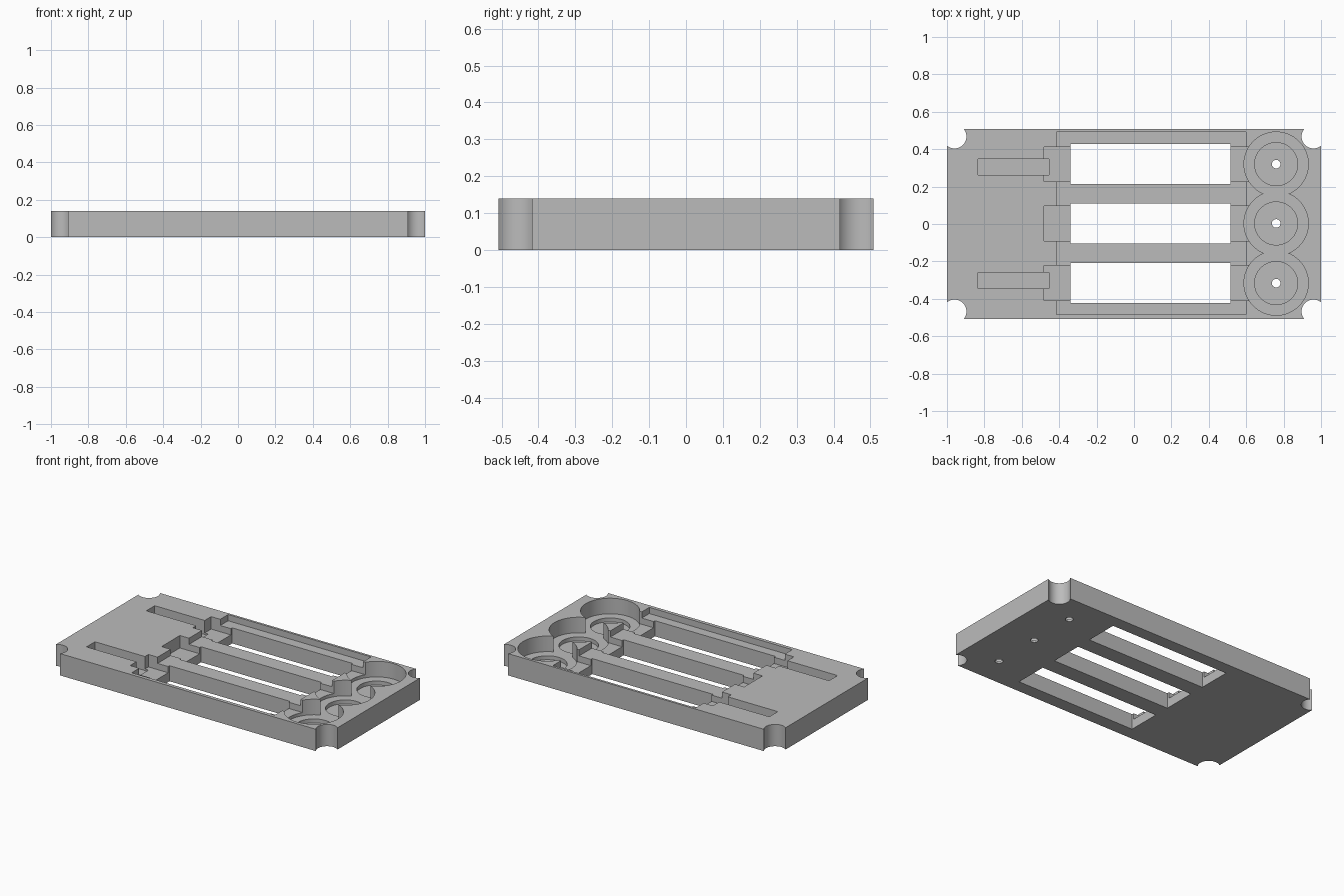
import bpy
import math

old = bpy.data.objects.get("Cube")
if old:
    bpy.data.objects.remove(old, do_unlink=True)

TOP, HALF_Y = 0.14, 0.508
ROWS = (-0.316, 0.003, 0.32)

grey = bpy.data.materials.new("plain grey")
grey.use_nodes = True
colour = (0.5, 0.5, 0.5, 1)
grey.diffuse_color = colour
grey.node_tree.nodes["Principled BSDF"].inputs["Base Color"].default_value = colour


def box(name, x0, x1, y0, y1, z0, z1):
    bpy.ops.mesh.primitive_cube_add(size=1, location=((x0 + x1) / 2, (y0 + y1) / 2, (z0 + z1) / 2))
    ob = bpy.context.object
    ob.name = name
    ob.scale = (x1 - x0, y1 - y0, z1 - z0)
    bpy.ops.object.transform_apply(location=True, rotation=False, scale=True)
    return ob


def drum(name, x, y, radius, z0, sides=64):
    bpy.ops.mesh.primitive_cylinder_add(vertices=sides, radius=radius, depth=0.4, location=(x, y, z0 + 0.2))
    ob = bpy.context.object
    ob.name = name
    return ob


# Base plate
plate = box("base_plate", -1, 1, -HALF_Y, HALF_Y, 0, TOP)
plate.data.materials.append(grey)


def cut(cutter):
    cutter.hide_render = True
    mod = plate.modifiers.new("cut", "BOOLEAN")
    mod.operation = "DIFFERENCE"
    mod.solver = "EXACT"
    mod.object = cutter
    bpy.context.view_layer.objects.active = plate
    bpy.ops.object.modifier_apply(modifier=mod.name)
    bpy.data.objects.remove(cutter, do_unlink=True)


# Rounded corner notches
for sx in (-1, 1):
    for sy in (-1, 1):
        cut(drum("corner_notch", sx * 0.96, sy * 0.468, 0.064, -0.1))

# Shallow recess around all bays
cut(box("shallow_recess", -0.415, 0.6, -0.485, 0.493, TOP - 0.04, 0.3))

for y in ROWS:
    # Pocket at both ends of the bay, then the through slot
    cut(box("end_pocket", -0.48, 0.66, y - 0.093, y + 0.093, TOP - 0.08, 0.3))
    cut(box("through_slot", -0.34, 0.517, y - 0.107, y + 0.107, -0.1, 0.3))
    # Stepped round seat with a pin hole
    cut(drum("round_seat", 0.76, y, 0.172, TOP - 0.1))
    cut(drum("inner_seat", 0.76, y, 0.115, TOP - 0.125))
    cut(drum("pin_hole", 0.76, y, 0.023, -0.1, 24))

# Narrow grooves behind the outer bays
for y in (ROWS[0] + 0.015, ROWS[2] - 0.015):
    cut(box("groove", -0.835, -0.455, y - 0.043, y + 0.043, TOP - 0.09, 0.3))

bpy.ops.object.select_all(action="DESELECT")
plate.select_set(True)
bpy.context.view_layer.objects.active = plate
bpy.ops.object.shade_smooth_by_angle(angle=math.radians(30))
